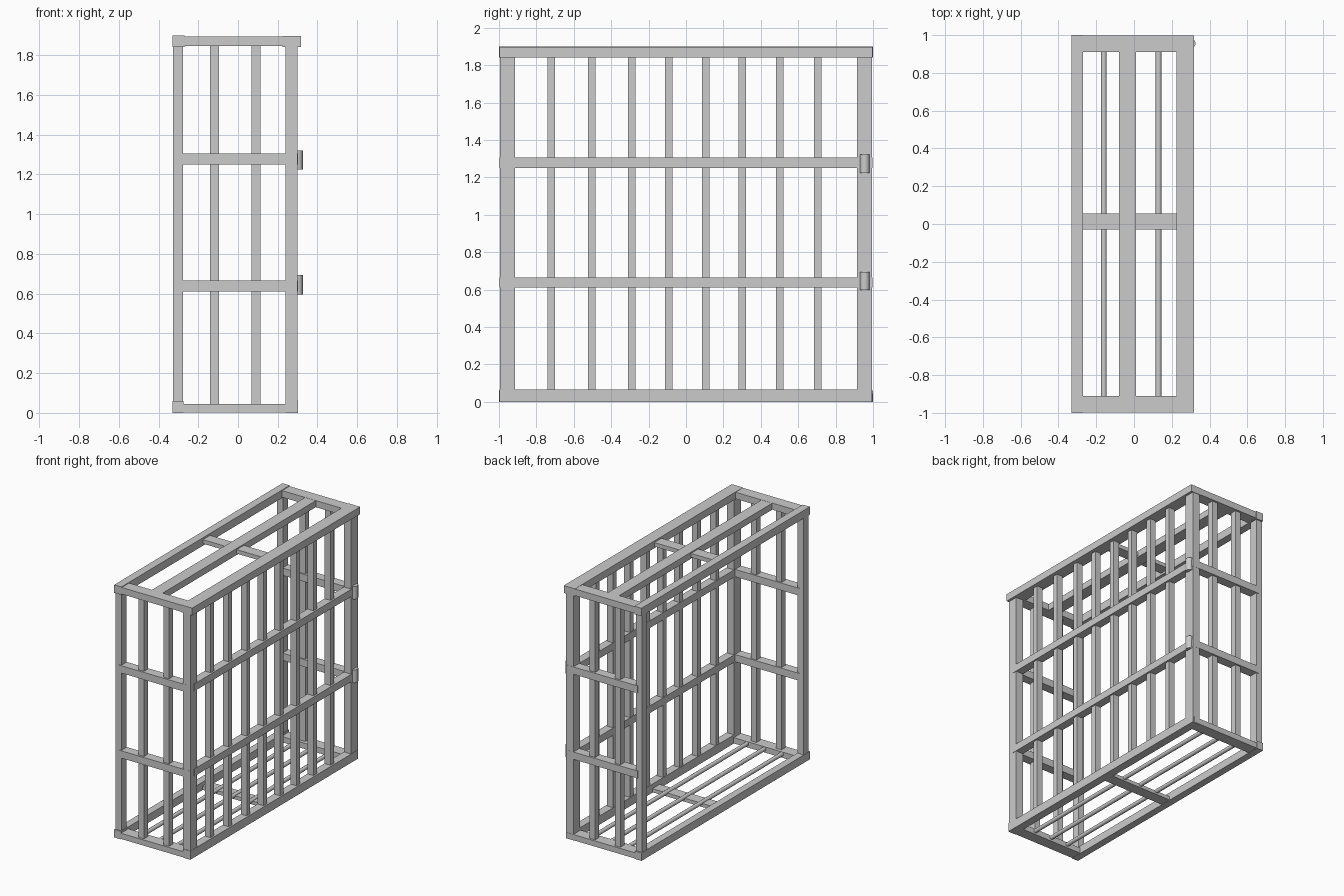
import bpy

if "Cube" in bpy.data.objects:
    bpy.data.objects.remove(bpy.data.objects["Cube"])


def box(name, x, y, z):
    """Axis-aligned bar given by its (min, max) extents."""
    bpy.ops.mesh.primitive_cube_add(
        size=1, location=[(a + b) / 2 for a, b in (x, y, z)])
    ob = bpy.context.object
    ob.name = name
    ob.scale = [b - a for a, b in (x, y, z)]
    bpy.ops.object.transform_apply(location=False, rotation=False, scale=True)
    return ob


def rod(name, loc, radius, length, along_y=False):
    bpy.ops.mesh.primitive_cylinder_add(
        vertices=16, radius=radius, depth=length, location=loc,
        rotation=(1.570796 if along_y else 0, 0, 0))
    ob = bpy.context.object
    ob.name = name
    bpy.ops.object.shade_smooth_by_angle()
    return ob


def ends(a, b):
    """The same depth range at the front and mirrored to the back."""
    return (("front", (-b, -a)), ("back", (a, b)))


BAR_LEVELS = ((0.61, 0.665), (1.25, 1.305))

# Top frame
box("top_left_rail", (-0.33, -0.27), (-1, 1), (1.84, 1.9))
box("top_right_rail", (0.225, 0.318), (-0.998, 0.998), (1.842, 1.897))
box("top_middle_rail", (-0.08, 0.01), (-0.95, 0.95), (1.845, 1.894))
box("top_cross_bar", (-0.28, 0.23), (-0.03, 0.055), (1.855, 1.885))
for side, y in ends(0.91, 0.997):
    box(f"top_{side}_rail", (-0.29, 0.3), y, (1.845, 1.895))

# Bottom frame
box("bottom_left_rail", (-0.33, -0.275), (-1, 1), (0, 0.06))
box("bottom_right_rail", (0.24, 0.302), (-0.998, 0.995), (0, 0.065))
box("bottom_cross_bar", (-0.28, 0.25), (-0.03, 0.055), (0.003, 0.03))
for side, y in ends(0.91, 0.997):
    box(f"bottom_{side}_rail", (-0.3, 0.29), y, (0.002, 0.045))

# Floor rods
for x in (-0.16, -0.015, 0.13):
    rod("floor_rod", (x, 0, 0.029), 0.015, 1.84, along_y=True)

# Corner posts, end slats and end cross bars (the left side stays open)
for side, y in ends(0.915, 0.995):
    box(f"{side}_right_post", (0.24, 0.3), y, (0.04, 1.86))
for side, y in ends(0.93, 0.99):
    box(f"{side}_left_post", (-0.328, -0.278), y, (0.04, 1.86))
for side, y in ends(0.935, 0.982):
    for x in (-0.118, 0.091):
        box(f"{side}_slat", (x - 0.023, x + 0.023), y, (0.03, 1.86))
for side, y in ends(0.925, 0.996):
    for z in BAR_LEVELS:
        box(f"{side}_cross_bar", (-0.295, 0.295), y, z)

# Right side slats and long bars
for y in (-0.72, -0.505, -0.29, -0.092, 0.105, 0.3, 0.502, 0.705):
    box("right_slat", (0.242, 0.29), (y - 0.02, y + 0.02), (0.05, 1.86))
for z in BAR_LEVELS:
    box("right_long_bar", (0.24, 0.303), (-0.95, 0.992), z)

# Hinge barrels on the back right post
for z in (0.645, 1.273):
    rod("hinge", (0.3, 0.956, z), 0.026, 0.097)
